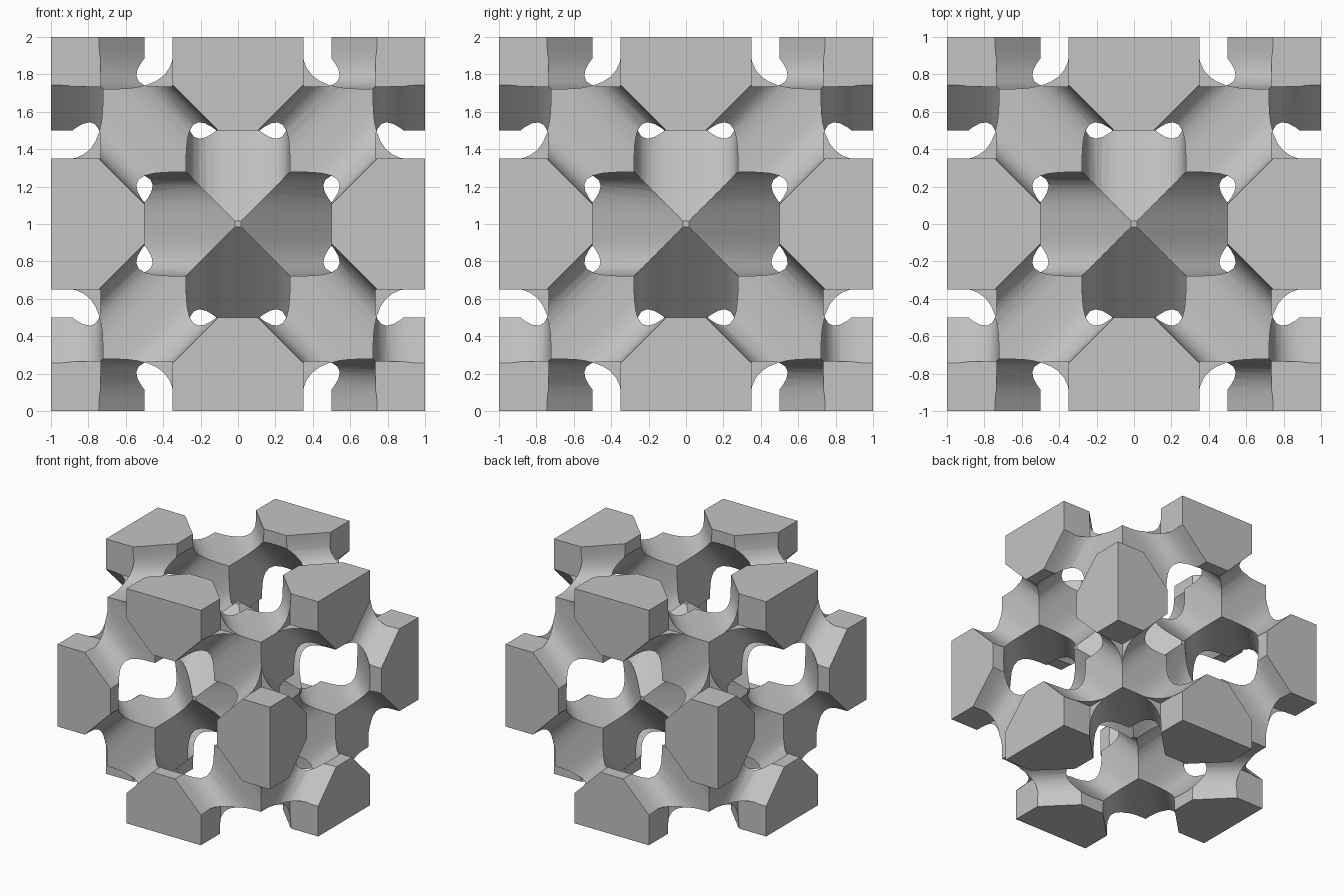
import bpy
import bmesh
from itertools import combinations
from math import radians
from mathutils import Matrix, Vector

if "Cube" in bpy.data.objects:
    bpy.data.objects.remove(bpy.data.objects["Cube"], do_unlink=True)

TUNNEL_RADIUS = 0.278
SQUARENESS = 3.2   # 2 is a round tunnel, higher is squarer
OVERLAP = 0.25
PAST = 1.2         # cutters run this far, beyond the outer faces
BEHIND = -0.2      # the octant starts here, behind the mirror planes

stone = bpy.data.materials.new("light_grey")
stone.use_nodes = True
stone.diffuse_color = (0.55, 0.55, 0.55, 1)
stone.node_tree.nodes["Principled BSDF"].inputs["Base Color"].default_value = (0.55, 0.55, 0.55, 1)


def make_object(name, bm):
    mesh = bpy.data.meshes.new(name)
    bm.to_mesh(mesh)
    bm.free()
    obj = bpy.data.objects.new(name, mesh)
    bpy.context.collection.objects.link(obj)
    return obj


def box(name, low, high):
    bm = bmesh.new()
    bmesh.ops.create_cube(bm, size=1)
    for v in bm.verts:
        v.co = [h if c > 0 else l for c, l, h in zip(v.co, low, high)]
    return make_object(name, bm)


def box_trio(name, low, high):
    """The same box turned to each of the three axes."""
    return [box(name, low[k:] + low[:k], high[k:] + high[:k]) for k in range(3)]


def tunnel(a, b):
    """Rounded-square cutter between two hollow nodes, running a little past both."""
    bm = bmesh.new()
    axis = b - a
    bmesh.ops.create_cone(bm, cap_ends=True, segments=48, radius1=1, radius2=1,
                          depth=axis.length + 2 * OVERLAP,
                          matrix=Matrix.Rotation(radians(3), 4, 'Z'))
    for v in bm.verts:
        spread = (abs(v.co.x) ** SQUARENESS + abs(v.co.y) ** SQUARENESS) ** (1 / SQUARENESS)
        v.co.xy *= TUNNEL_RADIUS / spread
    turn = axis.to_track_quat('Z', 'Y').to_matrix().to_4x4()
    bm.transform(Matrix.Translation((a + b) / 2) @ turn)
    return make_object("tunnel_cutter", bm)


# One octant of the block, reaching slightly past the mirror planes
lattice = box("lattice_block", (BEHIND,) * 3, (1, 1, 1))
lattice.data.materials.append(stone)

# Tunnels join the corner and the three face centres of the octant
nodes = [Vector(p) for p in ((1, 1, 1), (1, 0, 0), (0, 1, 0), (0, 0, 1))]
cutters = [tunnel(a, b) for a, b in combinations(nodes, 2)]

# Square channels along the outer edges, meeting at the corner
cutters += box_trio("edge_channel_cutter", (0.35, 0.735, 0.735), (PAST, PAST, PAST))

# Blunt the tips around each face centre, and the hub tip behind it
cutters += box_trio("tip_cutter", (0.84, -0.3, -0.3), (PAST, 0.5, 0.16))
cutters += box_trio("tip_cutter", (0.84, -0.3, -0.3), (PAST, 0.16, 0.5))
cutters += box_trio("hub_tip_cutter", (0.59, -0.3, -0.3), (PAST, 0.15, 0.15))

for cutter in cutters:
    cutter.hide_render = True
    cut = lattice.modifiers.new("cut", 'BOOLEAN')
    cut.operation = 'DIFFERENCE'
    cut.solver = 'MANIFOLD'
    cut.object = cutter

# Mirror the octant into the full block
mirror = lattice.modifiers.new("mirror", 'MIRROR')
mirror.use_axis = (True, True, True)
mirror.use_bisect_axis = (True, True, True)
mirror.merge_threshold = 0.0005

# Freeze the result and remove the cutters
bpy.context.view_layer.update()
depsgraph = bpy.context.evaluated_depsgraph_get()
result = bpy.data.meshes.new_from_object(lattice.evaluated_get(depsgraph))
lattice.modifiers.clear()
lattice.data = result
lattice.location.z = 1
for cutter in cutters:
    bpy.data.objects.remove(cutter, do_unlink=True)

bpy.ops.object.select_all(action='DESELECT')
lattice.select_set(True)
bpy.context.view_layer.objects.active = lattice
bpy.ops.object.shade_smooth_by_angle(angle=0.6)
